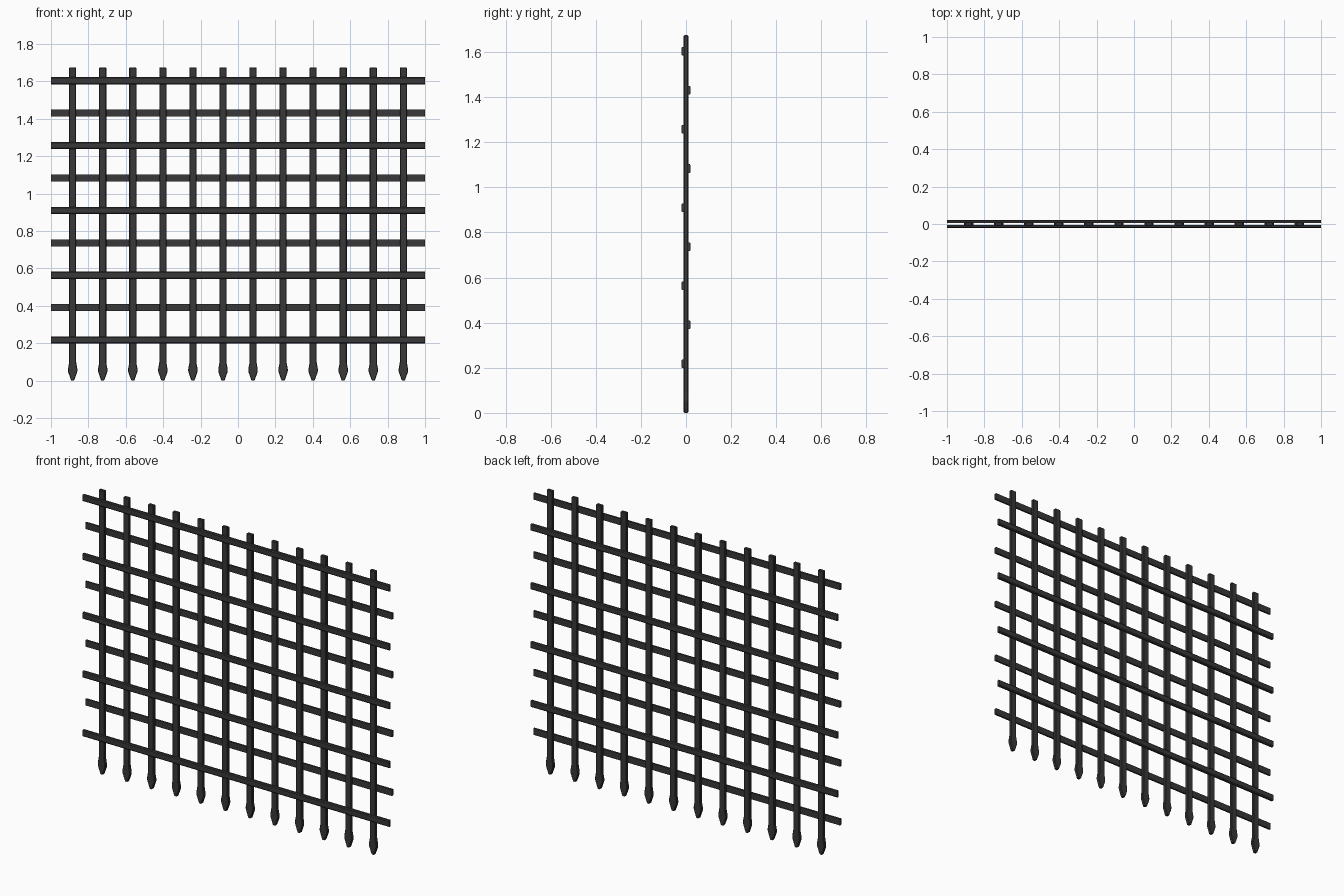
import bpy, bmesh
from mathutils import Vector

if "Cube" in bpy.data.objects:
    bpy.data.objects.remove(bpy.data.objects["Cube"])

iron = bpy.data.materials.new("dark iron")
iron.diffuse_color = (0.04, 0.04, 0.04, 1)
iron.use_nodes = True
iron.node_tree.nodes["Principled BSDF"].inputs["Base Color"].default_value = iron.diffuse_color


def prism(name, outline, direction, bevel):
    """Extrude a flat outline along a direction, with optional small bevel."""
    bm = bmesh.new()
    face = bm.faces.new([bm.verts.new(p) for p in outline])
    ext = bmesh.ops.extrude_face_region(bm, geom=[face])
    verts = [g for g in ext["geom"] if isinstance(g, bmesh.types.BMVert)]
    bmesh.ops.translate(bm, verts=verts, vec=Vector(direction))
    bmesh.ops.recalc_face_normals(bm, faces=bm.faces)
    if bevel:
        bmesh.ops.bevel(bm, geom=bm.edges[:], offset=bevel, segments=1,
                        affect='EDGES', profile=0.5)
    me = bpy.data.meshes.new(name)
    bm.to_mesh(me)
    bm.free()
    me.materials.append(iron)
    ob = bpy.data.objects.new(name, me)
    bpy.context.collection.objects.link(ob)
    return ob


# Upright bars with a flat spear point at the bottom
half = [(0.008, 0.0), (0.025, 0.048), (0.025, 0.064), (0.019, 0.095), (0.019, 1.675)]
TH = 0.01
for i in range(12):
    x0 = -0.884 + i * 1.768 / 11
    pts = [(x0 + x, -TH, z) for x, z in half]
    pts += [(x0 - x, -TH, z) for x, z in reversed(half)]
    prism("upright_bar", pts, (0, 2 * TH, 0), 0.003)

# Cross bars, alternating between the front and back of the uprights
for i in range(9):
    z0 = 0.217 + i * 0.1733
    s = -1 if i % 2 == 0 else 1
    prof = [(0.006, -0.019), (0.017, -0.019), (0.021, -0.014),
            (0.021, 0.014), (0.017, 0.019), (0.006, 0.019)]
    prism("cross_bar", [(-1, s * y, z0 + z) for y, z in prof], (2, 0, 0), 0)
